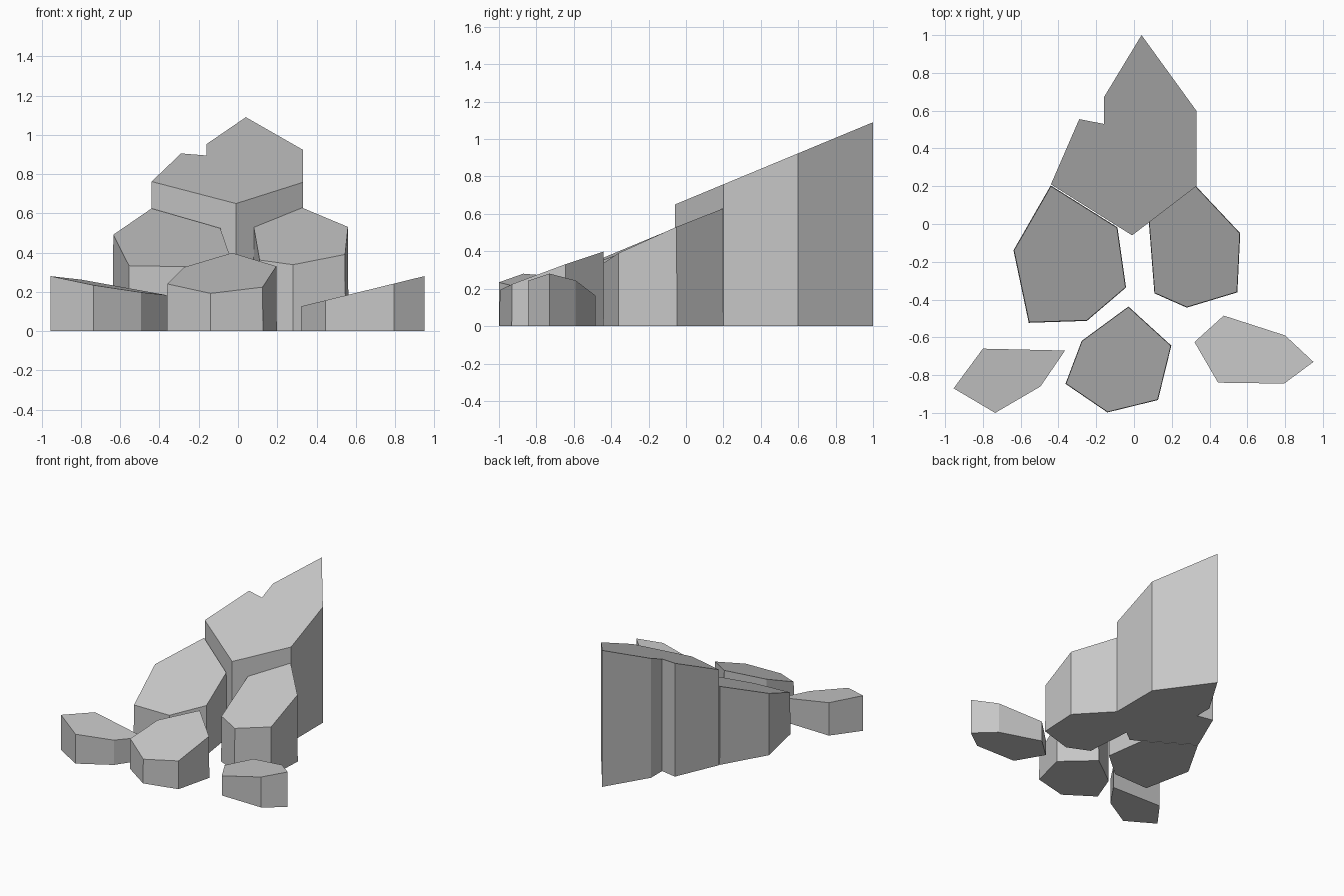
import bpy
import bmesh
from mathutils import Vector

cube = bpy.data.objects.get("Cube")
if cube:
    bpy.data.objects.remove(cube, do_unlink=True)

# One plain stone colour
stone = bpy.data.materials.new("grey_stone")
stone.use_nodes = True
colour = (0.57, 0.57, 0.57, 1.0)
stone.diffuse_color = colour
bsdf = next(n for n in stone.node_tree.nodes if n.type == "BSDF_PRINCIPLED")
bsdf.inputs["Base Color"].default_value = colour


def rock(name, outline, height, slope_x, slope_y, spread=1.01):
    """Stone column: a flat base, near-vertical sides and a sloping flat top."""
    bm = bmesh.new()
    centre = sum((Vector(p) for p in outline), Vector((0, 0))) / len(outline)
    top, base = [], []
    for x, y in outline:
        foot = centre + (Vector((x, y)) - centre) * spread
        top.append(bm.verts.new((x, y, height + slope_x * x + slope_y * y)))
        base.append(bm.verts.new((foot.x, foot.y, 0)))
    bm.faces.new(top)
    bm.faces.new(base[::-1])
    for i in range(len(top)):
        j = (i + 1) % len(top)
        bm.faces.new((top[i], base[i], base[j], top[j]))
    bmesh.ops.recalc_face_normals(bm, faces=bm.faces)
    mesh = bpy.data.meshes.new(name)
    bm.to_mesh(mesh)
    bm.free()
    mesh.materials.append(stone)
    obj = bpy.data.objects.new(name, mesh)
    bpy.context.collection.objects.link(obj)
    return obj


# Tall rear rock, with a notch on its right side
rock("rear_rock",
     [(0.04, 1.0), (-0.16, 0.67), (-0.16, 0.53), (-0.29, 0.555),
      (-0.44, 0.21), (-0.01, -0.06), (0.33, 0.2), (0.33, 0.6)],
     0.675, 0, 0.415, spread=1.0)

# Two middle rocks leaning against it
rock("right_middle_rock",
     [(-0.44, 0.2), (-0.635, -0.14), (-0.555, -0.52),
      (-0.25, -0.51), (-0.045, -0.335), (-0.09, -0.02)],
     0.53, -0.03, 0.41)
rock("left_middle_rock",
     [(0.325, 0.2), (0.08, 0.02), (0.11, -0.365),
      (0.28, -0.44), (0.545, -0.36), (0.56, -0.05)],
     0.52, 0.06, 0.45)

# Low rocks along the front
rock("front_rock",
     [(-0.03, -0.44), (-0.275, -0.62), (-0.36, -0.845),
      (-0.14, -0.995), (0.125, -0.93), (0.195, -0.645)],
     0.561, 0.03, 0.366)
rock("right_small_rock",
     [(-0.955, -0.87), (-0.735, -1.0), (-0.495, -0.86),
      (-0.365, -0.67), (-0.8, -0.66)],
     0.152, -0.18, 0.05, spread=1.0)
rock("left_small_rock",
     [(0.475, -0.485), (0.32, -0.625), (0.445, -0.84),
      (0.795, -0.845), (0.95, -0.73), (0.8, -0.59)],
     0.048, 0.245, 0, spread=1.0)
